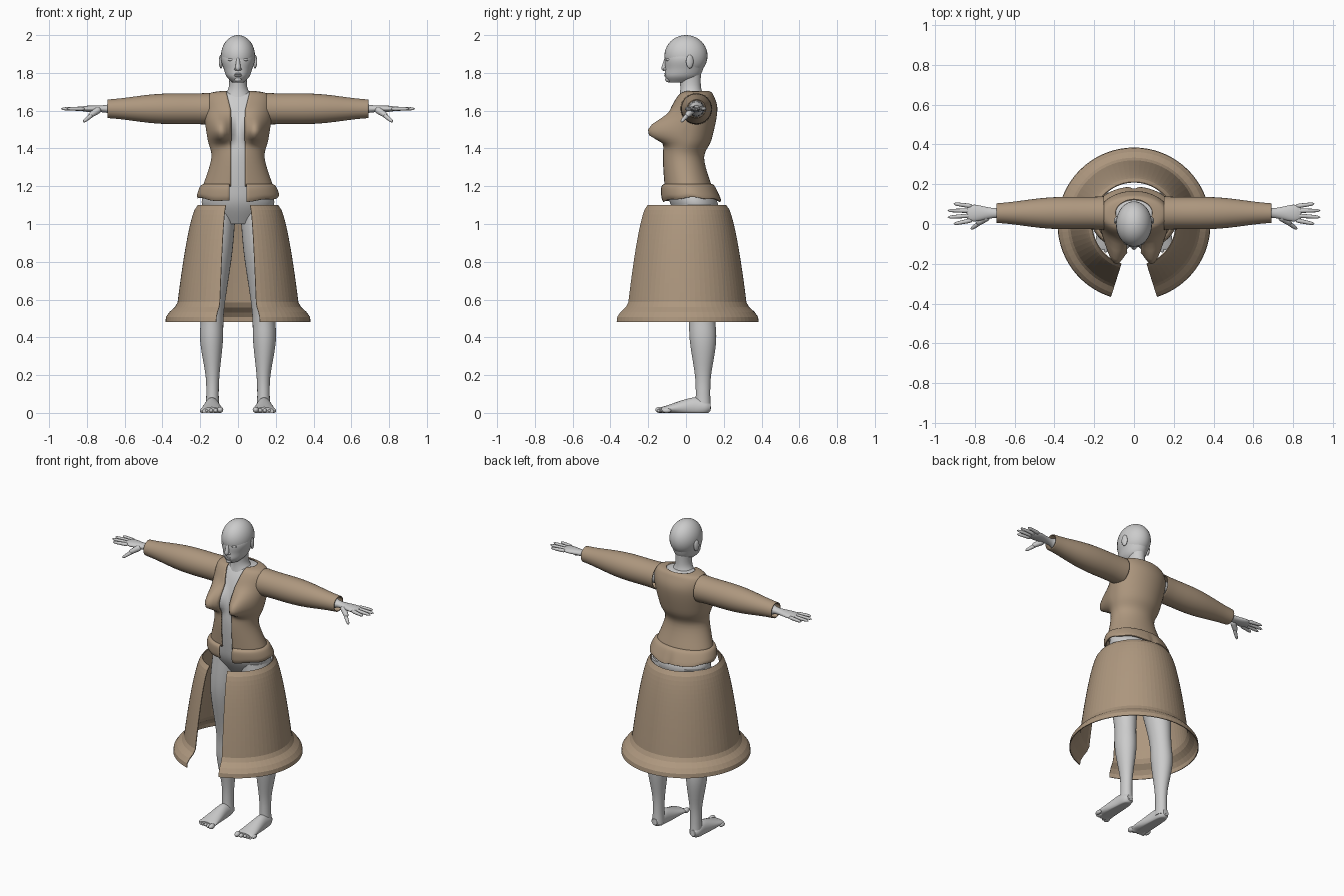
import bpy, bmesh, math
from mathutils import Vector, Matrix

if "Cube" in bpy.data.objects:
    bpy.data.objects.remove(bpy.data.objects["Cube"])


def make_material(name, colour):
    material = bpy.data.materials.new(name)
    material.use_nodes = True
    material.diffuse_color = (*colour, 1)
    shader = material.node_tree.nodes["Principled BSDF"]
    shader.inputs["Base Color"].default_value = (*colour, 1)
    return material


SKIN = make_material("pale grey", (0.6, 0.6, 0.6))
CLOTH = make_material("tan cloth", (0.42, 0.31, 0.21))


def finish(name, mesh, material, mirror=False, thickness=0, smooth=True):
    bmesh.ops.recalc_face_normals(mesh, faces=mesh.faces)
    data = bpy.data.meshes.new(name)
    mesh.to_mesh(data)
    mesh.free()
    data.materials.append(material)
    part = bpy.data.objects.new(name, data)
    bpy.context.collection.objects.link(part)
    bpy.ops.object.select_all(action='DESELECT')
    part.select_set(True)
    bpy.context.view_layer.objects.active = part
    if smooth:
        bpy.ops.object.shade_smooth_by_angle(angle=math.radians(50))
    if thickness:
        solidify = part.modifiers.new("thickness", 'SOLIDIFY')
        solidify.thickness = thickness
        solidify.offset = 0
    if mirror:
        part.modifiers.new("mirror", 'MIRROR')


def smooth_rows(rows, steps=6):
    """Catmull-Rom samples through rows of numbers."""
    samples = []
    last = len(rows) - 1
    for i in range(last):
        before, start, end, after = (Vector(rows[max(0, min(last, i + k))]) for k in range(-1, 3))
        leave, arrive = (end - before) / 2, (after - start) / 2
        for k in range(steps):
            t = k / steps
            ease = t * t * (3 - 2 * t)
            samples.append(start.lerp(end, ease) + leave * t * (1 - t) ** 2 - arrive * t * t * (1 - t))
    return samples + [Vector(rows[last])]


def bridge(name, rings, material, closed=True, cap=True, **options):
    """Surface through a list of point rings."""
    mesh = bmesh.new()
    grid = [[mesh.verts.new(point) for point in ring] for ring in rings]
    count = len(grid[0])
    for low, high in zip(grid, grid[1:]):
        for j in range(count if closed else count - 1):
            k = (j + 1) % count
            mesh.faces.new((low[j], low[k], high[k], high[j]))
    if cap:
        mesh.faces.new(grid[0])
        mesh.faces.new(grid[-1])
    finish(name, mesh, material, **options)


def tube(name, rows, axis, material, floor=-1, **options):
    """Rows: position along the axis, two centre values, two radii."""
    rings = []
    for along, a, b, radius_a, radius_b in smooth_rows(rows):
        ring = []
        for j in range(32):
            turn = math.tau * j / 32
            u = a + radius_a * math.cos(turn)
            v = max(b + radius_b * math.sin(turn), floor)
            ring.append({'x': (along, u, v), 'y': (u, along, v), 'z': (u, v, along)}[axis])
        rings.append(ring)
    bridge(name, rings, material, mirror=True, **options)


def bust(x, z):
    spread = 0.05 if z < 1.49 else 0.075
    return 0.115 * math.exp(-((abs(x) - 0.095) / 0.056) ** 2 - abs((z - 1.49) / spread) ** 2.4)


def shell(name, rows, material, grow=0, gap=0, warp=None, **options):
    """Rows: height, front y, back y, half width. A gap opens the front."""
    rings = []
    for z, front, back, width in smooth_rows(rows):
        width += grow
        depth, middle = (back - front) / 2 + grow, (front + back) / 2
        # the opening widens towards the neck
        start = math.asin((gap + max(0, z - 1.6) / 4) / width) if gap else 0
        ring = []
        for j in range(72):
            turn = start + (math.tau - 2 * start) * j / (71 if gap else 72)
            point = Vector((width * math.sin(turn), middle - depth * math.cos(turn), z))
            ring.append(warp(point, turn) if warp else point)
        rings.append(ring)
    bridge(name, rings, material, closed=not gap, cap=not gap, **options)


def blob(name, centre, size, mirror=False, tilt=0):
    mesh = bmesh.new()
    place = Matrix.Translation(centre) @ Matrix.Rotation(tilt, 4, 'Z') @ Matrix.Diagonal((*size, 1))
    bmesh.ops.create_uvsphere(mesh, u_segments=32, v_segments=20, radius=1, matrix=place)
    finish(name, mesh, SKIN, mirror)


def digit(name, start, end, thick, thin, mirror=True):
    """Tapered round-ended rod."""
    start, end = Vector(start), Vector(end)
    turn = (end - start).to_track_quat('Z', 'Y')
    rings = []
    for k in range(11):
        t = (1 - math.cos(math.pi * k / 10)) / 2
        radius = (thick + (thin - thick) * t) * max(0.1, 1 - abs(2 * t - 1) ** 8)
        spokes = [Vector((math.cos(a), math.sin(a), 0)) * radius
                  for a in (math.tau * j / 12 for j in range(12))]
        rings.append([start.lerp(end, t) + turn @ spoke for spoke in spokes])
    bridge(name, rings, SKIN, mirror=mirror)


# Head and neck
blob("skull", (0, 0, 1.89), (0.09, 0.114, 0.11))
shell("face", [(1.75, -0.09, 0.03, 0.03), (1.78, -0.11, 0.07, 0.06), (1.82, -0.11, 0.09, 0.075),
               (1.88, -0.11, 0.1, 0.09), (1.95, -0.08, 0.08, 0.07)], SKIN)
shell("neck", [(1.65, -0.04, 0.11, 0.1), (1.72, -0.03, 0.08, 0.05), (1.82, -0.04, 0.08, 0.05)], SKIN)

# Face details
digit("nose", (0, -0.1, 1.9), (0, -0.12, 1.81), 0.006, 0.016, mirror=False)
blob("nostrils", (0.01, -0.11, 1.82), (0.01, 0.01, 0.007), True)
for name, height in (("upper_lip", 1.795), ("lower_lip", 1.785)):
    blob(name, (0, -0.106, height), (0.02, 0.01, 0.005))
blob("chin", (0, -0.09, 1.765), (0.02, 0.02, 0.015))
blob("eyes", (0.037, -0.094, 1.87), (0.017, 0.012, 0.008), True, 0.35)
digit("brows", (0.01, -0.108, 1.89), (0.06, -0.08, 1.89), 0.008, 0.005)
blob("ears", (0.09, 0.02, 1.86), (0.01, 0.02, 0.036), True, 0.3)


# Torso
def shape_bust(point, turn):
    if math.cos(turn) > 0:
        point.y -= bust(point.x, point.z)
    return point


UPPER = [(1.7, 0, 0.11, 0.08), (1.68, -0.03, 0.13, 0.15), (1.6, -0.07, 0.15, 0.165), (1.45, -0.1, 0.12, 0.145),
         (1.35, -0.11, 0.08, 0.125), (1.2, -0.1, 0.12, 0.17)]
HIPS = [(1.1, -0.08, 0.17, 0.19), (1, -0.02, 0.14, 0.12)]
shell("body", UPPER + HIPS, SKIN, warp=shape_bust)

# Legs and feet
leg = [(1.1, 0.1, 0.05, 0.09), (0.85, 0.12, 0.05, 0.09), (0.55, 0.135, 0.08, 0.062), (0.38, 0.14, 0.09, 0.06),
       (0.2, 0.135, 0.09, 0.037), (0.1, 0.135, 0.09, 0.033), (0.02, 0.135, 0.09, 0.036)]
tube("legs", [(z, x, y, r, r * 1.16) for z, x, y, r in leg], 'z', SKIN)
foot = [(0.13, 0.03, 0.02, 0.02), (0.1, 0.03, 0.035, 0.04), (0.03, 0.03, 0.04, 0.05),
        (-0.1, 0.02, 0.056, 0.02), (-0.13, 0.01, 0.05, 0.02)]
tube("feet", [(y, 0.138, z, wide, tall) for y, z, wide, tall in foot], 'y', SKIN, floor=0)
for i in range(5):
    size = 0.012 if i else 0.016
    blob(f"toes_{i + 1}", (0.094 + 0.024 * i, 0.009 * i - 0.138, size), (size, 0.024, size), True)

# Arms and hands
ARM = (0.055, 1.61)
arm = [(0.14, 0.05, 0.05), (0.6, 0.04, 0.04), (0.7, 0.025, 0.02), (0.8, 0.042, 0.016), (0.84, 0.03, 0.008)]
tube("arms", [(x, *ARM, wide, tall) for x, wide, tall in arm], 'x', SKIN)
for i, name in enumerate(("index", "middle", "ring", "little")):
    reach = 0.937 if name in ("middle", "ring") else 0.907
    digit(name + "_fingers", (0.81, 0.02 + 0.023 * i, 1.61), (reach, 0.034 * i, 1.61), 0.012, 0.008)
digit("thumb_bases", (0.73, 0.04, 1.61), (0.79, 0, 1.57), 0.02, 0.014)
digit("thumbs", (0.77, 0.01, 1.58), (0.82, -0.026, 1.54), 0.013, 0.008)

# Jacket bodice with an open front
shell("jacket", UPPER, CLOTH, grow=0.012, gap=0.037, warp=shape_bust, thickness=0.008)


# Peplum dips at front and back, with a split fold behind
def drape(point, turn):
    low = (1.21 - point.z) / 0.08
    point.z -= low * (0.022 * math.cos(turn) ** 2 + 0.004 * math.sin(7 * turn))
    point.y -= 0.014 * low * math.exp(-((turn - math.pi) / 0.07) ** 2)
    return point


shell("peplum", [(1.21, -0.11, 0.13, 0.17), (1.2, -0.13, 0.15, 0.195), (1.16, -0.13, 0.175, 0.212),
                 (1.14, -0.12, 0.184, 0.21)], CLOTH, gap=0.045, warp=drape, thickness=0.008)

# Sleeves taper with a soft swell at the elbow
sleeve = []
for i in range(10):
    t = i / 9
    radius = 0.087 - 0.035 * t - 0.006 * math.cos(math.tau * t)
    sleeve.append((0.15 + 0.54 * t, *ARM, radius, radius))
tube("sleeves", sleeve, 'x', CLOTH, cap=False, thickness=0.006)

# Bell skirt, split at the front, with a flared hem
START = math.radians(17.5)
bell = []
for i in range(25):
    t = i / 24
    flare = max(0, min(1, (t - 0.84) / 0.12))
    radius = 0.21 + 0.12 * t ** 0.6 + 0.052 * flare * flare * (3 - 2 * flare)
    turns = [START + (math.tau - 2 * START) * j / 64 for j in range(65)]
    bell.append([(radius * math.sin(a), -radius * math.cos(a), 1.1 - 0.618 * t) for a in turns])
bridge("skirt", bell, CLOTH, closed=False, cap=False, thickness=0.005, smooth=False)
